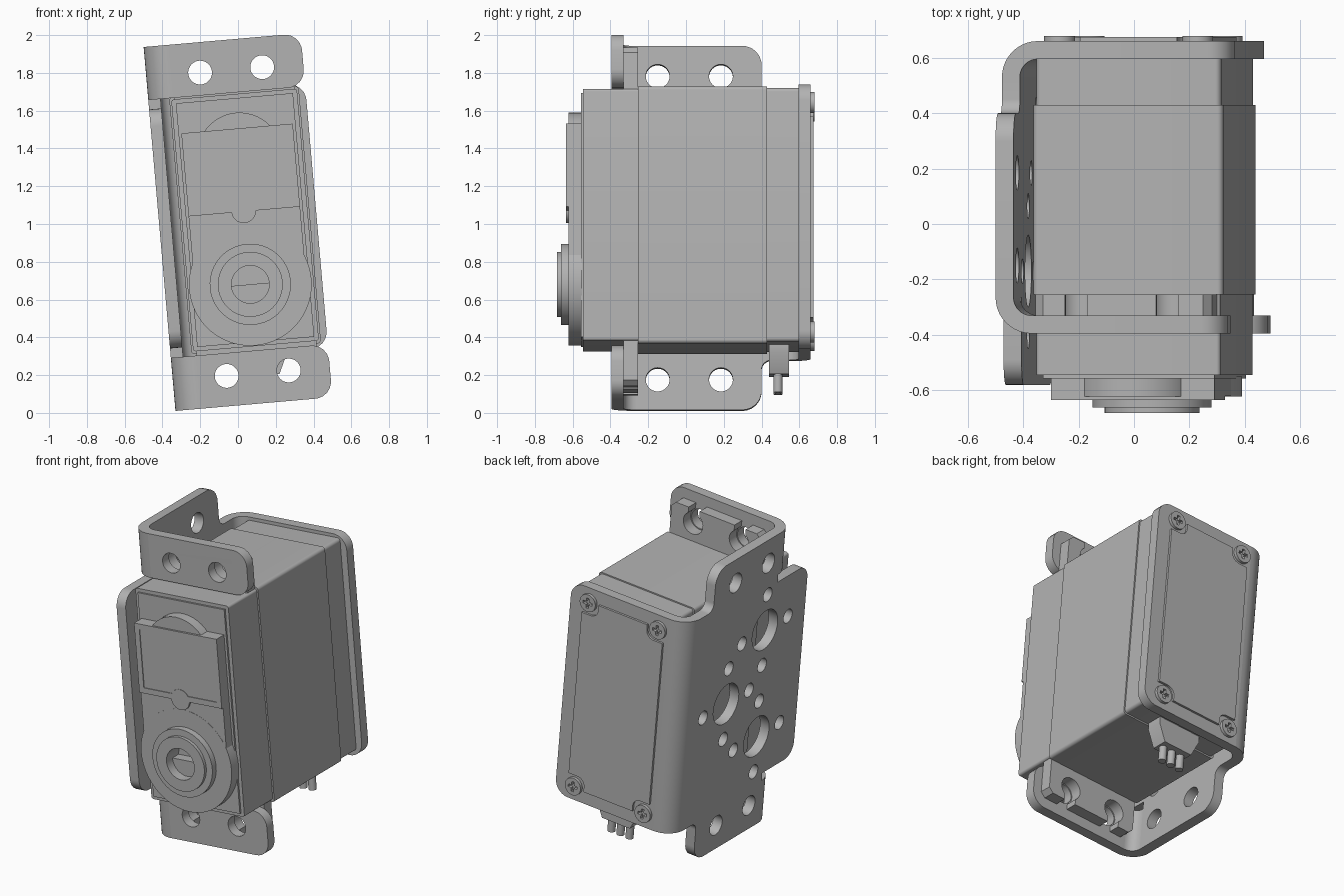
import bpy, bmesh
from math import sin, cos, tan, pi, radians
from mathutils import Matrix, Vector

cube = bpy.data.objects.get("Cube")
if cube:
    bpy.data.objects.remove(cube, do_unlink=True)

grey = bpy.data.materials.new("plain_grey")
grey.use_nodes = True
COLOUR = (0.45, 0.45, 0.45, 1)
grey.diffuse_color = COLOUR
grey.node_tree.nodes["Principled BSDF"].inputs["Base Color"].default_value = COLOUR

# The whole assembly leans five degrees sideways
TILT = Matrix.Translation((0, 0, 1)) @ Matrix.Rotation(radians(-5), 4, 'Y')
TO_3D = {'x': lambda a, b, d: (d, a, b),
         'y': lambda a, b, d: (a, d, b),
         'z': lambda a, b, d: (a, b, d)}


def arc(cx, cy, r, start=0, end=360, n=10):
    angles = [radians(start + (end - start) * i / n) for i in range(n + 1)]
    return [(cx + r * cos(t), cy + r * sin(t)) for t in angles]


def circle(cx, cy, r, n=40):
    return arc(cx, cy, r, n=n)[:-1]


def fillet(corners, n=6):
    """Outline from (a, b, radius) corners, with round corners."""
    out = []
    for i, (a, b, r) in enumerate(corners):
        p = Vector((a, b))
        if r == 0:
            out.append((a, b))
            continue
        before = (Vector(corners[i - 1][:2]) - p).normalized()
        after = (Vector(corners[(i + 1) % len(corners)][:2]) - p).normalized()
        half = before.angle(after) / 2
        centre = p + (before + after).normalized() * (r / sin(half))
        v0 = p + before * (r / tan(half)) - centre
        v1 = p + after * (r / tan(half)) - centre
        for k in range(n + 1):
            out.append(tuple(centre + v0.lerp(v1, k / n).normalized() * r))
    return out


def box(a0, a1, b0, b1, r=0.0):
    return fillet([(a0, b0, r), (a1, b0, r), (a1, b1, r), (a0, b1, r)])


def plate(name, axis, lo, hi, outline, holes=()):
    """Flat outline with holes, extruded along an axis from lo to hi."""
    curve = bpy.data.curves.new(name, 'CURVE')
    curve.dimensions = '2D'
    curve.fill_mode = 'BOTH'
    curve.extrude = (hi - lo) / 2
    for loop in [outline, *holes]:
        spline = curve.splines.new('POLY')
        spline.points.add(len(loop) - 1)
        for point, (a, b) in zip(spline.points, loop):
            point.co = (a, b, 0, 1)
        spline.use_cyclic_u = True
    helper = bpy.data.objects.new(name + "_curve", curve)
    mesh = bpy.data.meshes.new_from_object(helper)
    bpy.data.objects.remove(helper)
    bm = bmesh.new()
    bm.from_mesh(mesh)
    bmesh.ops.remove_doubles(bm, verts=bm.verts, dist=0.0002)
    for v in bm.verts:
        v.co = TILT @ Vector(TO_3D[axis](v.co.x, v.co.y, v.co.z + (lo + hi) / 2))
    bmesh.ops.recalc_face_normals(bm, faces=bm.faces)
    bm.to_mesh(mesh)
    bm.free()
    mesh.materials.clear()
    mesh.materials.append(grey)
    mesh.shade_smooth()
    mesh.set_sharp_from_angle(angle=radians(30))
    obj = bpy.data.objects.new(name, mesh)
    bpy.context.collection.objects.link(obj)
    return obj


MID = 0.01           # height of the bracket's middle
OUT, THICK, BEND = -0.416, 0.065, 0.13
TAB_HOLES = (-0.13, 0.20)

# Case, in three sections and a front cap
plate("case_front", 'y', -0.545, -0.255, box(-0.295, 0.373, -0.652, 0.687, 0.015))
plate("case_middle", 'y', -0.255, 0.43, box(-0.305, 0.383, -0.667, 0.70, 0.02))
plate("case_back", 'y', 0.43, 0.60, box(-0.295, 0.375, -0.657, 0.692, 0.02))
plate("front_cap", 'y', -0.557, -0.54, box(-0.272, 0.35, -0.63, 0.665))

# Raised front fittings
HORN = (0.037, -0.324)
bore = circle(*HORN, 0.10)
plate("gear_cover", 'y', -0.622, -0.55, circle(*HORN, 0.325, 64), [bore])
plate("lower_front_plate", 'y', -0.621, -0.55,
      box(-0.257, 0.335, -0.324, 0.10), [circle(*HORN, 0.20)])
plate("upper_disc", 'y', -0.622, -0.55, circle(0.04, 0.364, 0.224, 48))
screen = box(-0.222, 0.30, 0.098, 0.469)
plate("label_frame", 'y', -0.635, -0.55, box(-0.257, 0.335, 0.063, 0.504), [screen])
plate("label_panel", 'y', -0.63, -0.55, screen)
plate("label_tab", 'y', -0.634, -0.55, circle(0.036, 0.067, 0.065))
plate("horn_base", 'y', -0.662, -0.56, circle(*HORN, 0.215, 48), [bore])
plate("horn_rim", 'y', -0.682, -0.66, circle(*HORN, 0.172, 48), [bore])

# Bracket side wall with its hole pattern
holes = [circle(y, MID + s * 0.806, 0.063) for y in (-0.15, 0.185) for s in (-1, 1)]
for y, z in ((-0.17, MID + 0.354), (0.184, MID), (-0.17, MID - 0.354)):
    holes.append(circle(y, z, 0.13))
    for dy, dz in ((1, 0), (-1, 0), (0, 1), (0, -1)):
        holes.append(circle(y + dy * 0.235, z + dz * 0.235, 0.045, 24))
FRONT, BACK = -0.395, 0.66
upper = [(BACK - BEND, 0.703, 0), (0.40, 0.703, 0.05), (0.40, 0.967, 0.1),
         (FRONT + BEND, 0.967, 0), (FRONT + BEND, 0.635, 0), (-0.58, 0.635, 0.09)]
lower = [(y, -z, r) for y, z, r in reversed(upper)]
wall = fillet([(y, z + MID, r) for y, z, r in upper + lower])
plate("bracket_side", 'x', OUT, OUT + THICK, wall, holes)

# Bracket back plate and its bend
BX = OUT + BEND
back_bend = arc(BX, BACK - BEND, BEND, 180, 90) + arc(BX, BACK - BEND, BEND - THICK, 90, 180)
plate("bracket_back_bend", 'z', MID - 0.703, MID + 0.703, back_bend)
plate("bracket_back", 'y', BACK - THICK, BACK,
      fillet([(BX, MID - 0.703, 0), (0.418, MID - 0.703, 0.09),
              (0.418, MID + 0.703, 0.09), (BX, MID + 0.703, 0)]))

# Bracket front tabs and the slotted ears behind them
front_bend = (arc(BX, FRONT + BEND, BEND, 180, 270)
              + arc(BX, FRONT + BEND, BEND - THICK, 270, 180))
for side, s in (("top", 1), ("bottom", -1)):
    lo, hi = sorted((MID + s * 0.685, MID + s * 0.967))
    plate(side + "_tab_bend", 'z', lo, hi, front_bend)
    plate(side + "_tab", 'y', FRONT, FRONT + THICK,
          fillet([(BX, lo, 0), (0.418, lo, 0.09), (0.418, hi, 0.09), (BX, hi, 0)]),
          [circle(u, MID + s * 0.806, 0.063) for u in TAB_HOLES])
    ear = [(-0.28, 0.64), (0.36, 0.64), (0.36, 0.87), (0.33, 0.90)]
    for u in reversed(TAB_HOLES):
        ear += [(u + 0.04, 0.90)] + arc(u, 0.806, 0.07, 55, -235, 20) + [(u - 0.04, 0.90)]
    ear += [(-0.25, 0.90), (-0.28, 0.87)]
    plate(side + "_ear", 'y', FRONT + THICK, -0.255, [(u, MID + s * z) for u, z in ear])

# Rear cover panel, cut away around four cross-head screws
SX, SZ, CUT = 0.25, 0.61, 0.075
CX = 0.035
quarter = [(0.29, SZ - CUT, 0), (SX - CUT, SZ - CUT, 0.05), (SX - CUT, 0.62, 0)]
loop = []
for sx, sz, step in ((1, 1, 1), (-1, 1, -1), (-1, -1, 1), (1, -1, -1)):
    loop += [(CX + sx * a, MID + sz * b, r) for a, b, r in quarter[::step]]
plate("rear_panel", 'y', BACK - 0.005, BACK + 0.014, fillet(loop))
for sx in (-1, 1):
    for sz in (-1, 1):
        u, z = CX + sx * SX, MID + sz * SZ
        w, l = 0.009, 0.032
        cross = [(u + a, z + b) for a, b in (
            (l, -w), (l, w), (w, w), (w, l), (-w, l), (-w, w),
            (-l, w), (-l, -w), (-w, -w), (-w, -l), (w, -l), (w, -w))]
        plate("rear_screw", 'y', BACK - 0.005, BACK + 0.019, circle(u, z, 0.056, 32), [cross])

# Cable plug with three leads
plate("cable_plug", 'y', 0.44, 0.545,
      [(-0.10, -0.65), (-0.10, -0.70), (-0.05, -0.81), (0.15, -0.81), (0.20, -0.70), (0.20, -0.65)])
for i in (-1, 0, 1):
    plate("cable_lead", 'z', -0.905, -0.80, circle(0.05 + i * 0.065, 0.487, 0.024, 20))
